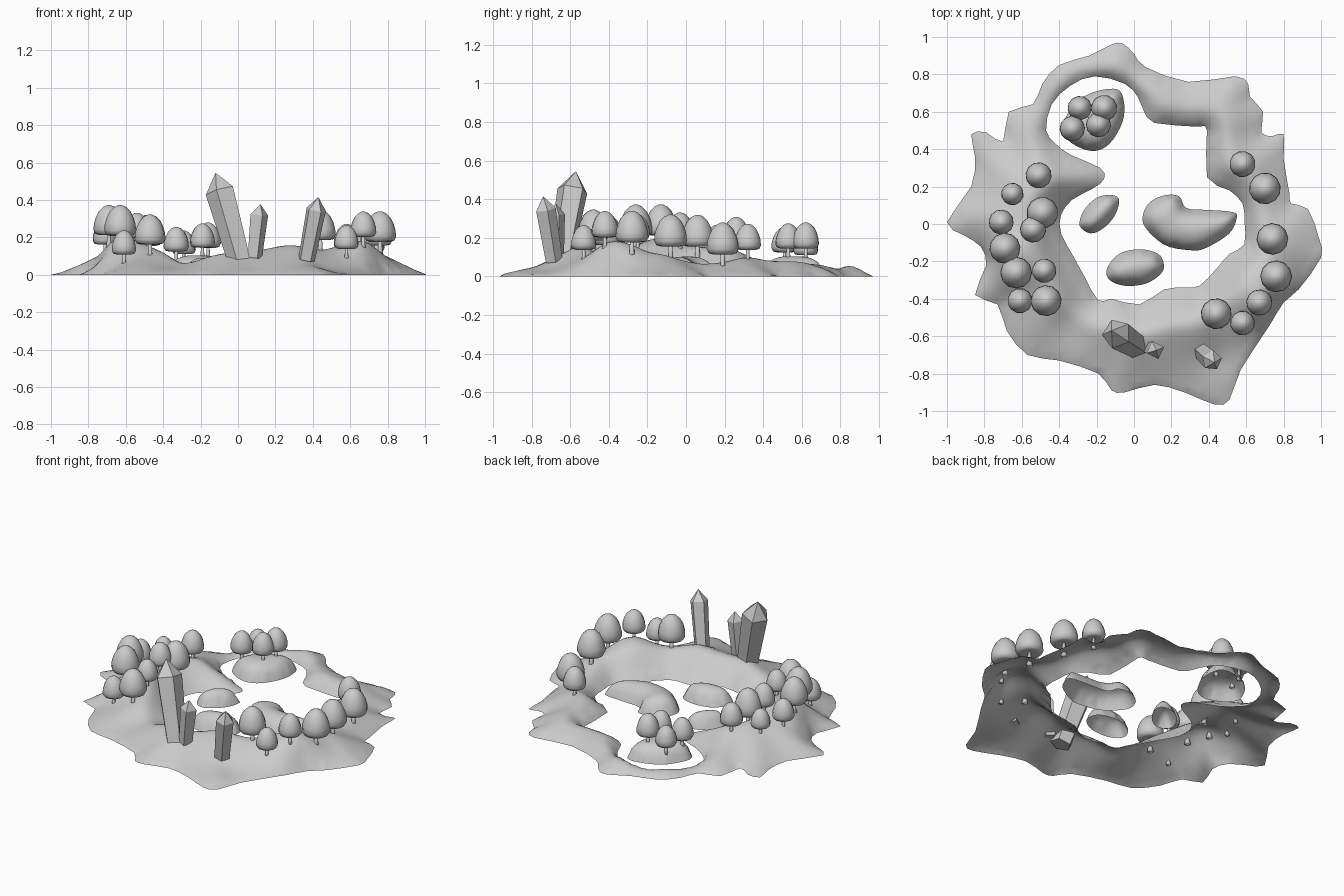
import bpy, bmesh, math, random
from mathutils import Vector, Matrix
from mathutils.geometry import delaunay_2d_cdt
from mathutils.bvhtree import BVHTree

if "Cube" in bpy.data.objects:
    bpy.data.objects.remove(bpy.data.objects["Cube"])

random.seed(4)


def curve_loop(pts, n):
    """Closed Catmull-Rom loop, n samples per span."""
    p = [Vector(q) for q in pts]
    out = []
    for i in range(len(p)):
        a, b, c, d = p[i - 1], p[i], p[(i + 1) % len(p)], p[(i + 2) % len(p)]
        for k in range(n):
            t = k / n
            out.append(0.5 * (2 * b + (c - a) * t + (2 * a - 5 * b + 4 * c - d) * t * t
                              + (3 * b - a - 3 * c + d) * t ** 3))
    return out


def inside(p, loop):
    hit = False
    for a, b in zip(loop, loop[1:] + loop[:1]):
        if (a.y > p.y) != (b.y > p.y) and p.x < (b.x - a.x) * (p.y - a.y) / (b.y - a.y) + a.x:
            hit = not hit
    return hit


def edge_dist(p, loop):
    best = 9
    for a, b in zip(loop, loop[1:] + loop[:1]):
        ab = b - a
        t = max(0, min(1, (p - a).dot(ab) / max(ab.length_squared, 1e-9)))
        best = min(best, (a + ab * t - p).length_squared)
    return math.sqrt(best)


def land(name, loops, step, height, smooth):
    """Open shell filled between the outline and optional hole, raised by edge distance."""
    def within(p):
        return inside(p, loops[0]) and not any(inside(p, h) for h in loops[1:])
    pts, edges = [], []
    for loop in loops:
        s = len(pts)
        pts += loop
        edges += [(s + i, s + (i + 1) % len(loop)) for i in range(len(loop))]
    n = int(1.05 / step)
    for i in range(-n, n + 1):
        for j in range(-n - 4, n + 5):
            p = Vector(((i + 0.5 * (j % 2)) * step, j * step * 0.9))
            if within(p) and min(edge_dist(p, l) for l in loops) > step * 0.4:
                pts.append(p)
    vs, _, fs, *_ = delaunay_2d_cdt(pts, edges, [], 0, 1e-5)
    bm = bmesh.new()
    bv = []
    for v in vs:
        ds = [edge_dist(v, l) for l in loops]
        bv.append(bm.verts.new((v.x, v.y, 0 if min(ds) < 1e-4 else height(v, ds))))
    for f in fs:
        if within(sum((vs[i] for i in f), Vector((0, 0))) / len(f)):
            bm.faces.new([bv[i] for i in f])
    bmesh.ops.delete(bm, geom=[v for v in bm.verts if not v.link_faces], context='VERTS')
    free = [v for v in bm.verts if not v.is_boundary]
    for _ in range(smooth):
        new = [sum(e.other_vert(v).co.z for e in v.link_edges) / len(v.link_edges) for v in free]
        for v, z in zip(free, new):
            v.co.z = 0.5 * (v.co.z + z)
    bmesh.ops.recalc_face_normals(bm, faces=bm.faces)
    if sum(f.normal.z for f in bm.faces) < 0:
        bmesh.ops.reverse_faces(bm, faces=bm.faces)
    tree = BVHTree.FromBMesh(bm)
    finish(name, bm, True)
    return tree


def finish(name, bm, smooth):
    me = bpy.data.meshes.new(name)
    bm.to_mesh(me)
    bm.free()
    for f in me.polygons:
        f.use_smooth = smooth
    ob = bpy.data.objects.new(name, me)
    bpy.context.collection.objects.link(ob)
    return ob


# Ring shaped main island
shore = [(-1, .01), (-.87, .2), (-.85, .36), (-.87, .48), (-.79, .49), (-.70, .44), (-.67, .60),
         (-.54, .64), (-.49, .75), (-.40, .85), (-.24, .90), (-.12, .96), (-.06, .965), (0, .91),
         (.06, .84), (.29, .76), (.54, .79), (.61, .75), (.62, .68), (.69, .60), (.68, .49),
         (.74, .47), (.80, .48), (.80, .35), (.83, .17), (.84, .11), (.93, .08), (.99, -.08),
         (1, -.18), (.88, -.35), (.80, -.42), (.72, -.55), (.57, -.78), (.51, -.94), (.43, -.965),
         (.27, -.90), (.11, -.86), (-.05, -.90), (-.12, -.89), (-.19, -.80), (-.40, -.73),
         (-.57, -.70), (-.68, -.57), (-.73, -.43), (-.85, -.38), (-.79, -.22), (-.82, -.12),
         (-.91, -.06)]
lagoon = [(-.16, .24), (-.22, .19), (-.33, .13), (-.39, .05), (-.39, -.05), (-.32, -.18),
          (-.26, -.29), (-.19, -.41), (-.12, -.40), (.03, -.43), (.16, -.35), (.27, -.34),
          (.35, -.33), (.44, -.24), (.51, -.16), (.59, -.11), (.59, .02), (.58, .11), (.51, .18),
          (.39, .25), (.39, .50), (.34, .52), (.11, .54), (.05, .61), (.02, .68), (-.05, .75),
          (-.21, .79), (-.34, .74), (-.44, .64), (-.47, .5), (-.42, .43), (-.34, .37), (-.18, .30)]
# Local hills and dips: x, y, amount, radius
hills = [(-.67, -.16, .13, .15), (.70, -.40, .135, .15), (-.33, -.5, -.055, .15),
         (.42, -.72, -.035, .12)]


def island_height(p, d):
    h = min(0.5 * d[0], 0.95 * d[1], 0.17)
    if p.y > 0.7:
        h *= 1.4
    for x, y, a, r in hills:
        g = ((p.x - x) ** 2 + (p.y - y) ** 2) / (r * r)
        h += a * math.exp(-g) * min(1, min(d) / 0.1)
    return h


grounds = [land("main_island", [curve_loop(shore, 2), curve_loop(lagoon, 2)], 0.03,
                island_height, 5)]

# Small islets in the lagoon
islets = {
    "tree_islet": [(-.385, .50), (-.33, .43), (-.22, .39), (-.13, .43), (-.06, .55), (-.055, .66),
                   (-.09, .72), (-.2, .71), (-.3, .66), (-.36, .58)],
    "west_islet": [(-.29, -.01), (-.27, .07), (-.2, .14), (-.12, .155), (-.08, .13), (-.1, .05),
                   (-.16, -.02), (-.23, -.05)],
    "south_islet": [(-.145, -.24), (-.13, -.30), (-.05, -.33), (.06, -.32), (.14, -.27),
                    (.16, -.22), (.13, -.16), (.03, -.135), (-.08, -.16)],
    "bean_islet": [(.05, 0), (.07, .10), (.15, .15), (.24, .15), (.28, .085), (.40, .075),
                   (.52, .065), (.55, .04), (.51, -.05), (.38, -.13), (.30, -.14), (.16, -.11)],
}
for name, pts in islets.items():
    grounds.append(land(name, [curve_loop(pts, 4)], 0.02, lambda p, d: 0.104 * math.sqrt(
        1 - (1 - min(d[0] / 0.12, 1)) ** 2), 2))


def ground_z(x, y):
    hits = [g.ray_cast(Vector((x, y, 2)), Vector((0, 0, -1)))[0] for g in grounds]
    return max([h.z for h in hits if h] + [0])


def lathe(name, profile, sides, loc, r):
    bm = bmesh.new()
    turn = random.random() * 6
    rings = [[bm.verts.new((p * r * math.cos(turn + math.tau * k / sides) + loc[0],
                            p * r * math.sin(turn + math.tau * k / sides) + loc[1],
                            z * r + loc[2])) for k in range(sides)] for p, z in profile]
    for a, b in zip(rings, rings[1:]):
        for k in range(sides):
            j = (k + 1) % sides
            bm.faces.new((a[k], a[j], b[j], b[k]))
    bm.faces.new(rings[0][::-1])
    bm.faces.new(rings[-1])
    finish(name, bm, True)


# Trees: x, y, crown radius
trees = [(-.51, .26, .07), (-.65, .16, .06), (-.71, .01, .067), (-.49, .06, .085), (-.54, -.03, .07),
         (-.69, -.13, .083), (-.63, -.26, .085), (-.48, -.25, .065), (-.61, -.41, .067),
         (-.47, -.41, .083), (.58, .32, .07), (.70, .19, .085), (.74, -.08, .085),
         (.76, -.28, .085), (.67, -.42, .07), (.58, -.53, .066), (.44, -.48, .083),
         (-.29, .62, .065), (-.16, .62, .07), (-.33, .51, .068), (-.19, .53, .067)]
crown = [(.2, .12), (.6, .03), (.87, .1), (1, .36), (.97, .75), (.86, 1.15), (.66, 1.56),
         (.38, 1.84), (.12, 1.96)]
trunk = [(.24, -.9), (.15, -.55), (.12, .2)]
for i, (x, y, r) in enumerate(trees):
    z = ground_z(x, y) + 0.6 * r
    lathe(f"tree_crown_{i}", crown, 12, (x, y, z), r)
    lathe(f"tree_trunk_{i}", trunk, 8, (x, y, z), r)


# Tilted crystals: base centre, tip, shoulder radius, base radius, sides
def crystal(name, base, tip, r, rb, sides, turn):
    base, tip = Vector(base), Vector(tip)
    axis = tip - base
    rot = axis.to_track_quat('Z', 'Y').to_matrix() @ Matrix.Rotation(turn, 3, 'Z')
    bm = bmesh.new()
    rings = []
    for t, rad in ((0, rb), (0.8, r)):
        rings.append([bm.verts.new(base + axis * t + rot @ Vector(
            (rad * math.cos(math.tau * k / sides), rad * math.sin(math.tau * k / sides), 0)))
            for k in range(sides)])
    top = bm.verts.new(tip)
    bm.faces.new(rings[0][::-1])
    for k in range(sides):
        j = (k + 1) % sides
        bm.faces.new((rings[0][k], rings[0][j], rings[1][j], rings[1][k]))
        bm.faces.new((rings[1][k], rings[1][j], top))
    finish(name, bm, False)


crystal("large_crystal", (.015, -.655, .06), (-.12, -.57, .545), .082, .065, 5, 0.3)
crystal("small_crystal", (.09, -.67, .09), (.12, -.675, .378), .05, .04, 4, 0.5)
crystal("side_crystal", (.365, -.685, .08), (.43, -.74, .415), .055, .047, 5, 0.6)
